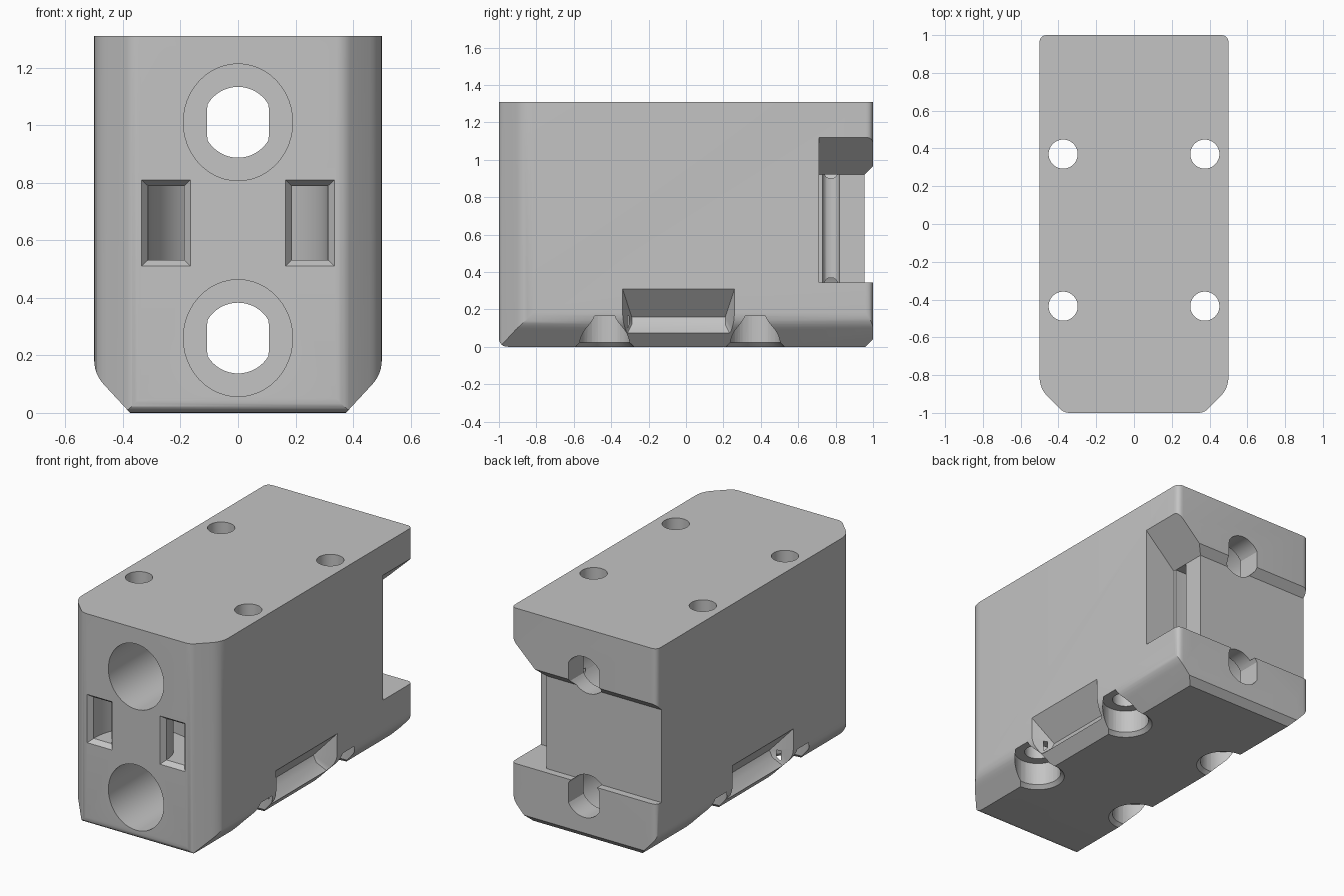
import bpy, bmesh, math
from mathutils import Vector

if "Cube" in bpy.data.objects:
    bpy.data.objects.remove(bpy.data.objects["Cube"])

grey = bpy.data.materials.new("plain grey")
grey.use_nodes = True
grey.diffuse_color = (0.55, 0.55, 0.55, 1)
grey.node_tree.nodes["Principled BSDF"].inputs["Base Color"].default_value = grey.diffuse_color


def add_object(name, bm):
    bmesh.ops.recalc_face_normals(bm, faces=bm.faces)
    mesh = bpy.data.meshes.new(name)
    bm.to_mesh(mesh)
    bm.free()
    mesh.materials.append(grey)
    obj = bpy.data.objects.new(name, mesh)
    bpy.context.collection.objects.link(obj)
    return obj


def place(a, b, depth, axis):
    return {"x": (depth, a, b), "y": (a, depth, b), "z": (a, b, depth)}[axis]


def prism(name, points, axis, low, high):
    """Extrude a flat outline along an axis."""
    bm = bmesh.new()
    verts = [bm.verts.new(place(a, b, low, axis)) for a, b in points]
    face = bm.faces.new(verts)
    new = bmesh.ops.extrude_face_region(bm, geom=[face])["geom"]
    shift = Vector(place(0, 0, high - low, axis))
    bmesh.ops.translate(bm, vec=shift, verts=[v for v in new if isinstance(v, bmesh.types.BMVert)])
    return add_object(name, bm)


def hull(name, points):
    bm = bmesh.new()
    for p in points:
        bm.verts.new(p)
    bmesh.ops.convex_hull(bm, input=bm.verts)
    return add_object(name, bm)


def rounded(corners, steps=6):
    """Outline from (a, b, radius) corners, each corner softened by a curve."""
    out = []
    for i, (a, b, r) in enumerate(corners):
        c = Vector((a, b))
        if not r:
            out.append(c)
            continue
        before = Vector(corners[i - 1][:2])
        after = Vector(corners[(i + 1) % len(corners)][:2])
        p = c + (before - c).normalized() * r
        q = c + (after - c).normalized() * r
        for s in range(steps + 1):
            t = s / steps
            out.append(p * (1 - t) ** 2 + c * 2 * t * (1 - t) + q * t * t)
    return out


def oval(ca, cb, ra, rb, limit=9, n=48):
    """Ellipse, optionally with flat sides."""
    pts = []
    for i in range(n):
        t = 2 * math.pi * i / n
        a = max(-limit, min(limit, ra * math.cos(t)))
        pts.append((ca + a, cb + rb * math.sin(t)))
    return pts


def boolean(obj, other, operation):
    mod = obj.modifiers.new(operation, "BOOLEAN")
    mod.operation = operation
    mod.solver = "EXACT"
    mod.object = other
    bpy.context.view_layer.objects.active = obj
    bpy.ops.object.modifier_apply(modifier=mod.name)
    bpy.data.objects.remove(other)


TOP = 1.31

# Block: plan, front and side outlines intersected
block = prism("carriage_block", rounded([
    (0.5, 1, 0.04), (-0.5, 1, 0.04), (-0.5, -0.87, 0.06),
    (-0.37, -1, 0.03), (0.37, -1, 0.03), (0.5, -0.87, 0.06)]), "z", 0, TOP)
boolean(block, prism("front_outline", rounded([
    (-0.375, 0, 0), (0.375, 0, 0), (0.5, 0.135, 0.05), (0.5, 2, 0),
    (-0.5, 2, 0), (-0.5, 0.135, 0.05)]), "y", -2, 2), "INTERSECT")
# Side outline carries the shallow step across the back
boolean(block, prism("side_outline", rounded([
    (-1, 0, 0.05), (0.96, 0, 0), (1, 0.04, 0), (1, 0.345, 0), (0.955, 0.345, 0),
    (0.955, 0.92, 0), (1, 0.965, 0), (1, 2, 0), (-1, 2, 0)]), "x", -2, 2), "INTERSECT")

cutters = []

# Bearing bores with flat-sided rod holes behind
for z in (0.26, 1.01):
    cutters.append(prism("bearing_bore", oval(0, z, 0.19, 0.203), "y", -1.1, 0.85))
    cutters.append(prism("rod_hole", oval(0, z, 0.123, 0.123, 0.107), "y", 0.8, 1.1))

# Strap windows joined by a curved channel
for s in (-1, 1):
    cutters.append(hull("window_bevel", [
        (s * (0.25 + h * i), y, 0.66 + v * j)
        for y, h, v in ((-1.01, 0.093, 0.157), (-0.97, 0.062, 0.128))
        for i in (-1, 1) for j in (-1, 1)]))
arc = [math.pi * i / 24 for i in range(25)]
loop = [(r * math.cos(t), -0.96 + r * math.sin(t))
        for r, run in ((0.312, arc), (0.188, arc[::-1])) for t in run]
loop = [(0.312, -1.02)] + loop[:25] + [(-0.312, -1.02), (-0.188, -1.02)] + loop[25:] + [(0.188, -1.02)]
cutters.append(prism("strap_channel", loop, "z", 0.532, 0.788))

# Corner pocket with sloped ceiling, and the slot beside it
cutters.append(prism("corner_pocket", [
    (0.29, 0.345), (0.7, 0.345), (0.7, 1.32), (0.5, 1.12), (0.29, 0.92)], "y", 0.71, 1.1))
cutters.append(prism("pocket_slot", rounded([
    (0.35, 0.73, 0), (0.35, 0.82, 0), (0.16, 0.82, 0.044), (0.16, 0.73, 0.044)]), "z", 0.345, 0.92))

for s in (-1, 1):
    # Screw holes and countersunk head recesses
    for y in (-0.435, 0.37):
        x = s * 0.375
        cutters.append(prism("screw_hole", oval(x, y, 0.077, 0.077), "z", -0.1, 1.5))
        cutters.append(prism("head_recess", oval(x, y, 0.135, 0.135), "z", -0.1, 0.165))
        cutters.append(hull("recess_bevel", [
            (a, b, z) for z, r in ((-0.01, 0.167), (0.023, 0.134))
            for a, b in oval(x, y, r, r)]))
    # Side finger groove, narrowing inward
    cutters.append(hull("side_groove", [
        (s * x, -0.04 + e * w, z) for x, z, w in
        ((0.51, 0.32, 0.303), (0.56, 0.32, 0.32), (0.56, -0.02, 0.32),
         (0.44, 0.075, 0.25), (0.37, 0.16, 0.25), (0.39, 0.12, 0.25))
        for e in (-1, 1)]))

for cutter in cutters:
    boolean(block, cutter, "DIFFERENCE")

# Soften the look, keep edges crisp
bpy.ops.object.select_all(action="DESELECT")
block.select_set(True)
bpy.context.view_layer.objects.active = block
bpy.ops.object.shade_smooth_by_angle(angle=math.radians(28))
